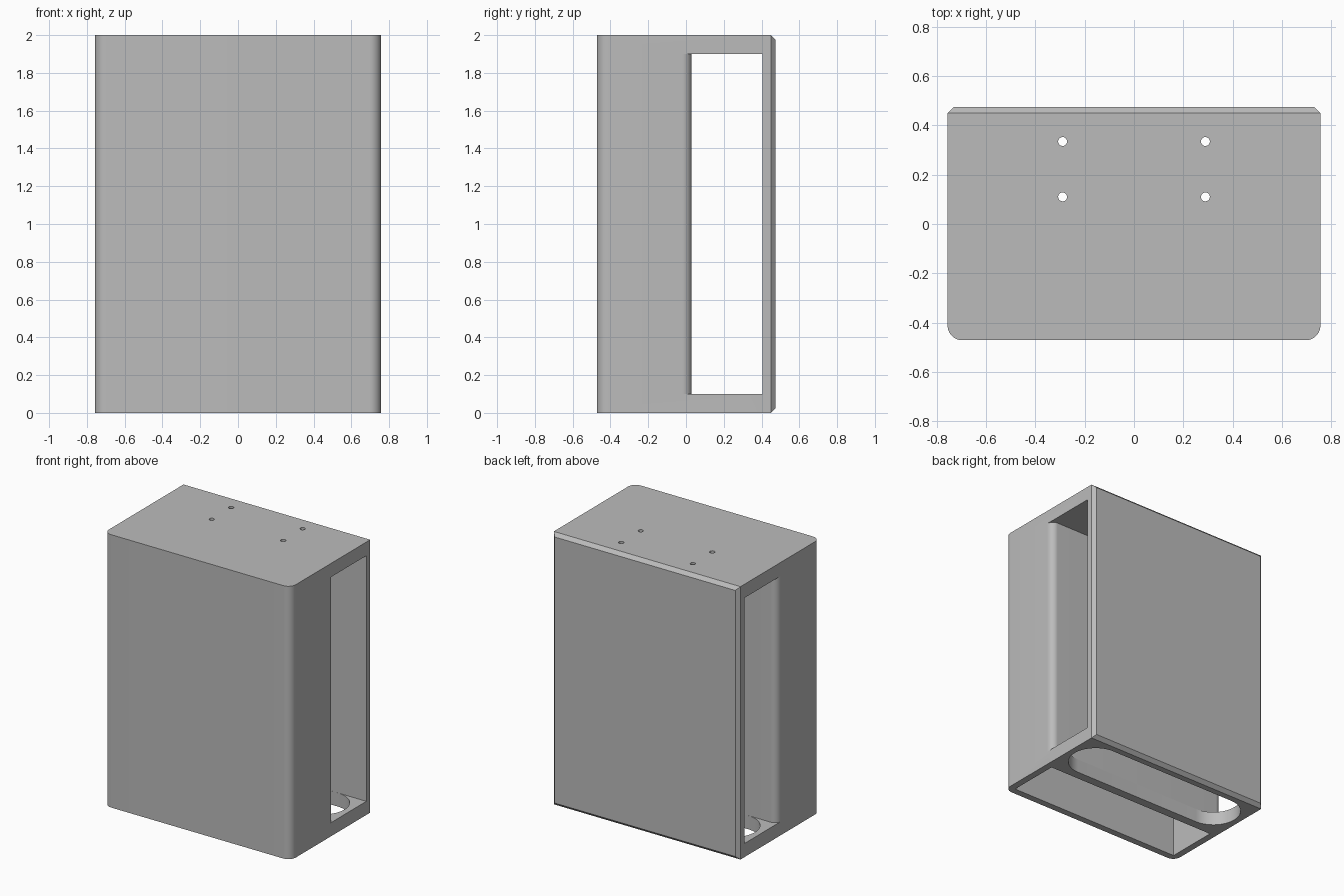
import bpy, bmesh
from math import pi, sin, cos, radians

if "Cube" in bpy.data.objects:
    bpy.data.objects.remove(bpy.data.objects["Cube"])

W, FRONT, BACK, H = 0.757, -0.472, 0.475, 2.0    # half width, y limits, height
DIVIDER, REAR_WALL = 0.03, 0.405                 # y limits of the side opening
PLATE = 0.1                                      # top and bottom thickness

grey = bpy.data.materials.new("plain grey")
grey.use_nodes = True
colour = (0.5, 0.5, 0.5, 1)
grey.diffuse_color = colour
grey.node_tree.nodes["Principled BSDF"].inputs["Base Color"].default_value = colour


def arc(cx, cy, r, start, end, n=16):
    """Points along an arc, angles in degrees."""
    angles = [radians(start + (end - start) * i / n) for i in range(n + 1)]
    return [(cx + r * cos(a), cy + r * sin(a)) for a in angles]


def rect(x, y0, y1):
    return [(-x, y0), (x, y0), (x, y1), (-x, y1)]


def prism(name, outline, z0, z1, finish=None):
    """Extrude a plan outline from z0 to z1."""
    bm = bmesh.new()
    base = bm.faces.new([bm.verts.new((x, y, z0)) for x, y in outline])
    top = bmesh.ops.extrude_face_region(bm, geom=[base])["geom"]
    bmesh.ops.translate(bm, vec=(0, 0, z1 - z0),
                        verts=[v for v in top if isinstance(v, bmesh.types.BMVert)])
    bmesh.ops.recalc_face_normals(bm, faces=bm.faces[:])
    if finish:
        finish(bm)
    mesh = bpy.data.meshes.new(name)
    bm.to_mesh(mesh)
    bm.free()
    mesh.materials.append(grey)
    ob = bpy.data.objects.new(name, mesh)
    bpy.context.collection.objects.link(ob)
    return ob


def chamfer_back(bm):
    edges = [e for e in bm.edges if all(v.co.y > BACK - 0.001 for v in e.verts)]
    bmesh.ops.bevel(bm, geom=edges, offset=0.025, segments=1, affect='EDGES')


# Outer body: rounded front corners, chamfered back panel
r = 0.06
outline = ([(W, BACK), (-W, BACK)] + arc(-W + r, FRONT + r, r, 180, 270)
           + arc(W - r, FRONT + r, r, 270, 360))
body = prism("housing", outline, 0, H, chamfer_back)

# Side-to-side opening with rounded lips on the divider
lip = 0.05
opening = ([(0.9, REAR_WALL), (-0.9, REAR_WALL), (-0.9, DIVIDER - lip)]
           + arc(-W + lip, DIVIDER - lip, lip, 180, 90)
           + arc(W - lip, DIVIDER - lip, lip, 90, 0)
           + [(0.9, DIVIDER - lip)])
cutters = [prism("opening_cutter", opening, PLATE, H - PLATE)]

# Front compartment, open underneath
cutters.append(prism("compartment_cutter", rect(W - 0.05, FRONT + 0.05, -0.035),
                     -0.1, H - PLATE))

# Long round-ended slot through the bottom plate
mid, radius, half = (DIVIDER + REAR_WALL) / 2, 0.187, 0.525
slot = arc(half, mid, radius, -90, 90, 32) + arc(-half, mid, radius, 90, 270, 32)
cutters.append(prism("slot_cutter", slot, -0.1, PLATE + 0.05))

# Four screw holes through the top plate
for x in (-0.29, 0.29):
    for y in (0.11, 0.335):
        hole = arc(x, y, 0.018, 0, 345, 23)
        cutters.append(prism("hole_cutter", hole, H - PLATE - 0.05, H + 0.1))

bpy.ops.object.select_all(action='DESELECT')
bpy.context.view_layer.objects.active = body
body.select_set(True)
for cutter in cutters:
    cutter.hide_render = True
    cut = body.modifiers.new("cut", 'BOOLEAN')
    cut.operation, cut.solver, cut.object = 'DIFFERENCE', 'EXACT', cutter
    bpy.ops.object.modifier_apply(modifier=cut.name)
    bpy.data.objects.remove(cutter)

bpy.ops.object.shade_smooth_by_angle(angle=radians(30))
